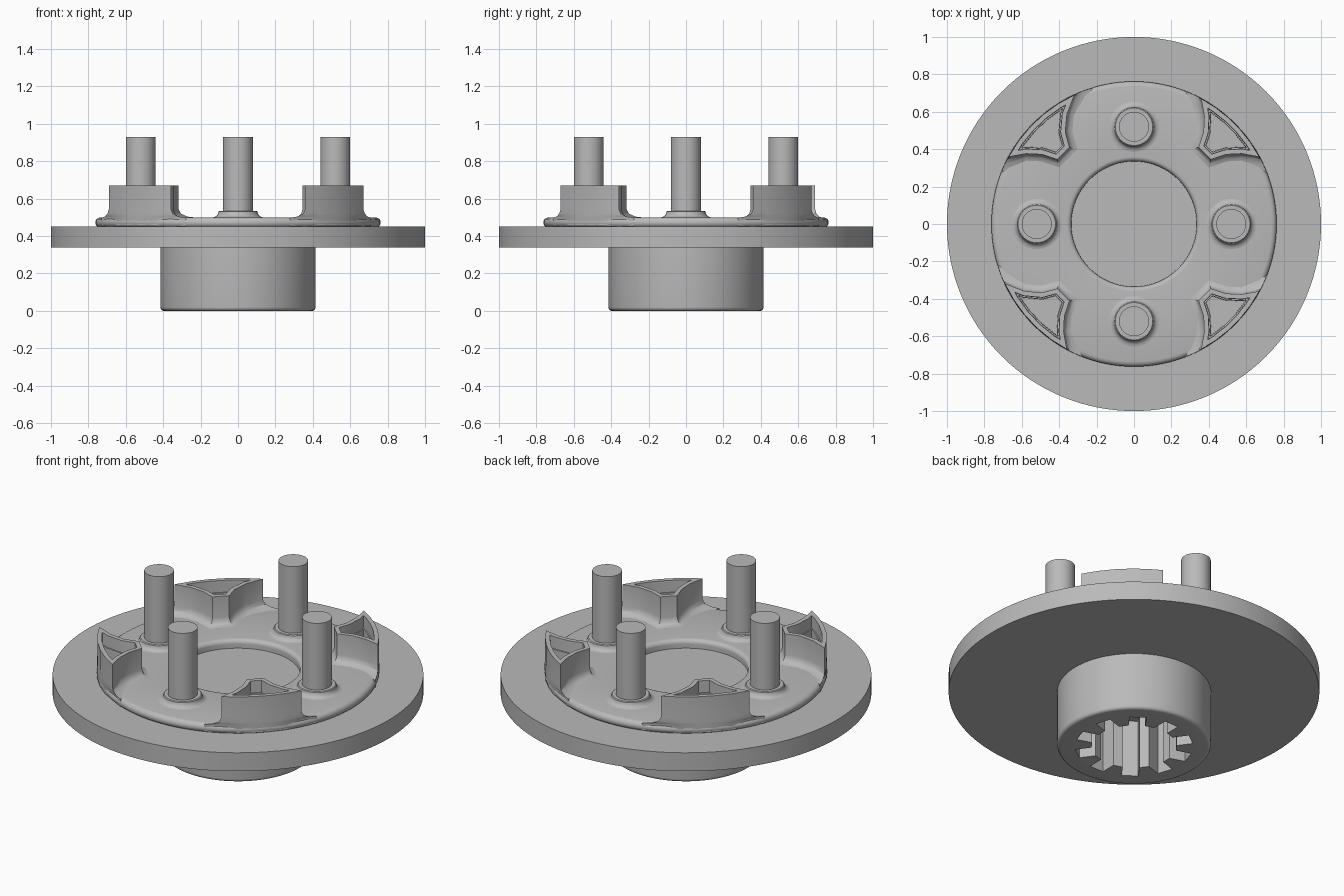
import bpy, bmesh, math
from mathutils import Vector

if "Cube" in bpy.data.objects:
    bpy.data.objects.remove(bpy.data.objects["Cube"])

metal = bpy.data.materials.new("grey_metal")
metal.diffuse_color = (0.49, 0.49, 0.49, 1)
metal.use_nodes = True
metal.node_tree.nodes["Principled BSDF"].inputs["Base Color"].default_value = metal.diffuse_color


def finish(bm, name, smooth=True):
    """Turn a bmesh into a shaded object."""
    bmesh.ops.remove_doubles(bm, verts=bm.verts, dist=1e-5)
    bmesh.ops.recalc_face_normals(bm, faces=bm.faces)
    me = bpy.data.meshes.new(name)
    bm.to_mesh(me)
    bm.free()
    ob = bpy.data.objects.new(name, me)
    bpy.context.collection.objects.link(ob)
    me.materials.append(metal)
    if smooth:
        bpy.ops.object.select_all(action='DESELECT')
        ob.select_set(True)
        bpy.context.view_layer.objects.active = ob
        bpy.ops.object.shade_smooth_by_angle(angle=math.radians(32))
    return ob


def loft(name, rings, closed=False, caps=(True, True), smooth=True):
    """Skin a list of equal-length rings of 3D points."""
    bm = bmesh.new()
    loops = [[bm.verts.new(p) for p in r] for r in rings]
    n = len(loops[0])
    pairs = list(zip(loops, loops[1:])) + ([(loops[-1], loops[0])] if closed else [])
    for a, b in pairs:
        for i in range(n):
            j = (i + 1) % n
            bm.faces.new((a[i], a[j], b[j], b[i]))
    if not closed:
        for cap, ring in zip(caps, (loops[0], loops[-1])):
            if cap:
                bm.faces.new(ring)
    return finish(bm, name, smooth)


def lathe(name, profile, center=(0, 0), seg=96, closed=False):
    cx, cy = center
    rings = [[(cx + r * math.cos(2 * math.pi * i / seg),
               cy + r * math.sin(2 * math.pi * i / seg), z) for i in range(seg)]
             for r, z in profile]
    return loft(name, rings, closed)


def fillet(cx, cz, r, a0, a1, n=6):
    """Arc points in the (radius, z) plane."""
    return [(cx + r * math.cos(math.radians(a0 + (a1 - a0) * i / n)),
             cz + r * math.sin(math.radians(a0 + (a1 - a0) * i / n))) for i in range(n + 1)]


# Main disc
lathe("disc", [(1, 0.34), (1, 0.45)], seg=128)

# Raised flange ring with rounded rims
lathe("flange", [(0.335, 0.448)] + fillet(0.36, 0.475, 0.025, 180, 90)
      + fillet(0.735, 0.472, 0.028, 90, -60) + [(0.745, 0.448)], seg=128, closed=True)

# Hub below the disc, with a splined socket cut into it
hub = lathe("hub", fillet(0.395, 0.02, 0.02, -90, 0) + [(0.415, 0.34)])
spline = []
for k in range(10):
    a = math.radians(18 + 36 * k)
    out, side = Vector((math.cos(a), math.sin(a))), Vector((-math.sin(a), math.cos(a)))
    for r, s in ((0.225, -0.045), (0.315, -0.045), (0.315, 0.045), (0.225, 0.045)):
        spline.append(out * r + side * s)
cutter = loft("socket_cutter", [[(p.x, p.y, z) for p in spline] for z in (-0.1, 0.5)],
              smooth=False)
cutter.hide_render = True
cutter.hide_viewport = True
cut = hub.modifiers.new("socket", 'BOOLEAN')
cut.operation = 'DIFFERENCE'
cut.solver = 'EXACT'
cut.object = cutter

# Four studs with flared collars
for k in range(4):
    a = k * math.pi / 2
    lathe("stud_%d" % (k + 1),
          [(0.14, 0.495)] + fillet(0.135, 0.53, 0.03, 270, 180, 4)
          + [(0.1, 0.534), (0.08, 0.534), (0.08, 0.93)],
          (0.52 * math.cos(a), 0.52 * math.sin(a)), seg=40)


def bezier(p, c, q, n=4):
    p, c, q = Vector(p), Vector(c), Vector(q)
    return [p * (1 - t) ** 2 + c * 2 * t * (1 - t) + q * t * t
            for t in (i / n for i in range(n + 1))]


def offset(pts, d):
    """Offset a counter-clockwise outline, staying inside the flange radius."""
    res = []
    for i, p in enumerate(pts):
        e0 = (p - pts[i - 1]).normalized()
        e1 = (pts[(i + 1) % len(pts)] - p).normalized()
        n0, n1 = Vector((e0.y, -e0.x)), Vector((e1.y, -e1.x))
        q = p + (n0 + n1) * d / max(1 + n0.dot(n1), 0.25)
        if q.length > 0.762:
            q = q * (0.762 / q.length)
        res.append(q)
    return res


# Four hollow corner pockets; two have one longer, sharper end
R = 0.76
for k in range(4):
    tip = (0.69, 0.319) if k in (1, 2) else (0.668, 0.358)
    a0, a1 = math.atan2(tip[1], tip[0]), math.radians(61.8)
    outline = [Vector((R * math.cos(a0 + (a1 - a0) * i / 5),
                       R * math.sin(a0 + (a1 - a0) * i / 5))) for i in range(6)]
    outline += bezier((0.358, 0.668), (0.402, 0.525), (0.345, 0.41), 3)[1:]
    outline += bezier((0.41, 0.345), (0.525, 0.402), tip, 3)[:-1]
    levels = [(0.045, 0.455), (0.045, 0.498), (0.022, 0.504), (0.006, 0.52), (0, 0.545),
              (0, 0.67), (-0.025, 0.67), (-0.027, 0.6), (-0.034, 0.6), (-0.036, 0.502)]
    c, s = ((1, 0), (0, 1), (-1, 0), (0, -1))[k]
    rings = [[(c * p.x - s * p.y, s * p.x + c * p.y, z) for p in offset(outline, d)]
             for d, z in levels]
    loft("pocket_%d" % (k + 1), rings)
